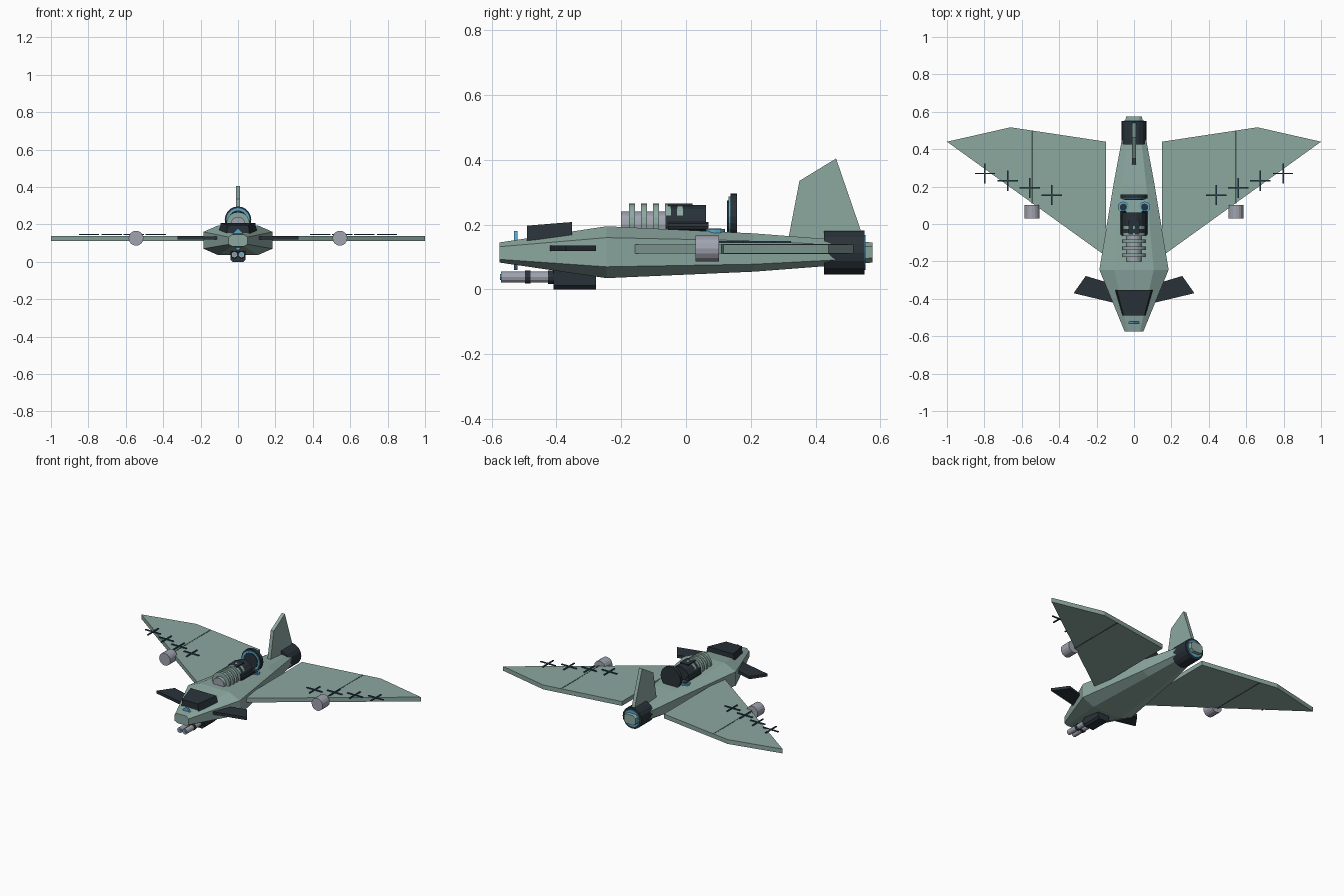
import bpy, bmesh, math
from mathutils import Matrix, Vector

if "Cube" in bpy.data.objects:
    bpy.data.objects.remove(bpy.data.objects["Cube"])


def material(name, rgb):
    m = bpy.data.materials.new(name)
    m.diffuse_color = (*rgb, 1)
    m.use_nodes = True
    m.node_tree.nodes["Principled BSDF"].inputs["Base Color"].default_value = m.diffuse_color
    return m


GREEN = material("sage green", (0.262, 0.392, 0.352))
DARK = material("charcoal", (0.022, 0.032, 0.041))
GREY = material("light grey", (0.35, 0.37, 0.43))
BLUE = material("sky blue", (0.10, 0.40, 0.61))
NAVY = material("dark blue", (0.025, 0.07, 0.11))
SEAM = material("seam green", (0.06, 0.10, 0.09))


def finish(name, bm, mat):
    bmesh.ops.recalc_face_normals(bm, faces=bm.faces)
    me = bpy.data.meshes.new(name)
    bm.to_mesh(me)
    bm.free()
    me.materials.append(mat)
    ob = bpy.data.objects.new(name, me)
    bpy.context.collection.objects.link(ob)
    return ob


def loft(name, rings, mat):
    """Skin matching point rings and cap both ends."""
    bm = bmesh.new()
    vs = [[bm.verts.new(p) for p in r] for r in rings]
    n = len(vs[0])
    for a, b in zip(vs, vs[1:]):
        for i in range(n):
            j = (i + 1) % n
            bm.faces.new((a[i], a[j], b[j], b[i]))
    bm.faces.new(vs[0])
    bm.faces.new(vs[-1])
    return finish(name, bm, mat)


def box(name, x, y, z, mat):
    return loft(name, [[(x[0], y[0], h), (x[1], y[0], h), (x[1], y[1], h), (x[0], y[1], h)] for h in z], mat)


def plate(name, outline, z0, z1, mat):
    return loft(name, [[(x, y, z) for x, y in outline] for z in (z0, z1)], mat)


def drum(name, x, z, y0, y1, r, mat, sides=16, r2=None):
    """Cylinder along y."""
    rings = []
    for y, rad in ((y0, r), (y1, r if r2 is None else r2)):
        rings.append([(x + rad * math.cos(2 * math.pi * i / sides), y,
                       z + rad * math.sin(2 * math.pi * i / sides)) for i in range(sides)])
    return loft(name, rings, mat)


def disc(name, x, y, z0, z1, r, mat, sides=12):
    pts = [(x + r * math.cos(2 * math.pi * i / sides), y + r * math.sin(2 * math.pi * i / sides)) for i in range(sides)]
    return plate(name, pts, z0, z1, mat)


# Fuselage: eight-sided sections (y, half width, flat half width, bottom, low side, high side, top)
sections = [(-0.575, 0.05, 0.032, 0.083, 0.093, 0.132, 0.145),
            (-0.245, 0.185, 0.105, 0.035, 0.07, 0.16, 0.195),
            (0.21, 0.11, 0.065, 0.055, 0.078, 0.15, 0.173),
            (0.575, 0.042, 0.025, 0.083, 0.097, 0.132, 0.145)]
loft("fuselage", [[(f, y, b), (w, y, l), (w, y, h), (f, y, t), (-f, y, t), (-w, y, h), (-w, y, l), (-f, y, b)]
                  for y, w, f, b, l, h, t in sections], GREEN)

# Cockpit canopy
loft("canopy", [[(-w, y, z0), (w, y, z0), (w * 0.9, y, z1), (-w * 0.9, y, z1)]
                for y, w, z0, z1 in ((-0.49, 0.062, 0.145, 0.197), (-0.352, 0.102, 0.165, 0.208))], DARK)

# Nose sensor, a thin diamond
drum("nose_sensor", 0, 0.12, -0.531, -0.52, 0.06, BLUE, 4)

# Tail fin
loft("tail_fin", [[(x, y, z) for y, z in ((0.318, 0.14), (0.318, 0.168), (0.35, 0.335),
                                           (0.463, 0.404), (0.54, 0.18), (0.54, 0.14))]
                  for x in (-0.011, 0.011)], GREEN)

# Tail engine
drum("engine_shroud", 0, 0.114, 0.425, 0.55, 0.068, DARK, 16)
drum("engine_glow", 0, 0.114, 0.548, 0.554, 0.054, BLUE, 16)

# Wings, canards and their fittings on both sides
for s, side in ((1, "right"), (-1, "left")):
    wing = [(0.15, -0.172), (0.15, 0.44), (0.66, 0.517), (1.0, 0.44)]
    plate(side + "_wing", [(s * x, y) for x, y in wing], 0.111, 0.139, GREEN)
    box(side + "_wing_seam", (s * 0.541, s * 0.549), (0.11, 0.498), (0.11, 0.140), SEAM)
    drum(side + "_wing_pod", s * 0.545, 0.126, 0.03, 0.102, 0.04, GREY, 16)
    canard = [(0.10, -0.423), (0.10, -0.325), (0.258, -0.278), (0.323, -0.37)]
    plate(side + "_canard", [(s * x, y) for x, y in canard], 0.118, 0.136, DARK)
    for i, (x, y) in enumerate(((0.44, 0.155), (0.557, 0.193), (0.675, 0.231), (0.797, 0.27))):
        a, t = 0.054, 0.004
        cross = [(a, -t), (a, t), (t, t), (t, a), (-t, a), (-t, t),
                 (-a, t), (-a, -t), (-t, -t), (-t, -a), (t, -a), (t, -t)]
        plate(f"{side}_wing_cross_{i + 1}", [(s * x + u, y + v) for u, v in cross], 0.143, 0.149, NAVY)
    # Dorsal vents and feed pipes
    disc(side + "_vent_ring", s * 0.057, 0.09, 0.165, 0.186, 0.03, BLUE)
    disc(side + "_vent_core", s * 0.057, 0.09, 0.18, 0.188, 0.019, DARK)
    drum(side + "_feed_pipe", s * 0.058, 0.195, -0.055, 0.07, 0.014, DARK, 10)
    # Chin gun barrels
    drum(side + "_gun_barrel", s * 0.019, 0.038, -0.57, -0.40, 0.017, GREY, 12)
    drum(side + "_gun_bore", s * 0.019, 0.038, -0.574, -0.568, 0.009, BLUE, 12)
    drum(side + "_front_collar", s * 0.019, 0.038, -0.497, -0.48, 0.02, DARK, 12)
    drum(side + "_rear_collar", s * 0.019, 0.038, -0.425, -0.405, 0.021, DARK, 12)

# Chin gun housing
loft("gun_housing", [[(-0.03, y, 0), (0.03, y, 0), (0.041, y, 0.012), (0.041, y, 0.06),
                      (-0.041, y, 0.06), (-0.041, y, 0.012)] for y in (-0.408, -0.278)], DARK)

# Dorsal motor: ribbed front, dark drum, rear disc
drum("motor_core", 0, 0.2, -0.2, -0.05, 0.04, GREY, 16)
for i in range(5):
    y = -0.176 + i * 0.037
    drum(f"cooling_rib_{i + 1}", 0, 0.204, y, y + 0.018, 0.062, GREEN, 20)
drum("motor_drum", 0, 0.196, -0.062, 0.062, 0.066, DARK, 14)
box("motor_top_plate", (-0.03, 0.03), (-0.055, 0.02), (0.258, 0.265), DARK)
drum("rear_disc", 0, 0.225, 0.137, 0.158, 0.071, DARK, 20)
drum("rear_disc_glow", 0, 0.225, 0.131, 0.138, 0.062, BLUE, 20)
drum("rear_disc_hub", 0, 0.225, 0.127, 0.132, 0.05, DARK, 20)
